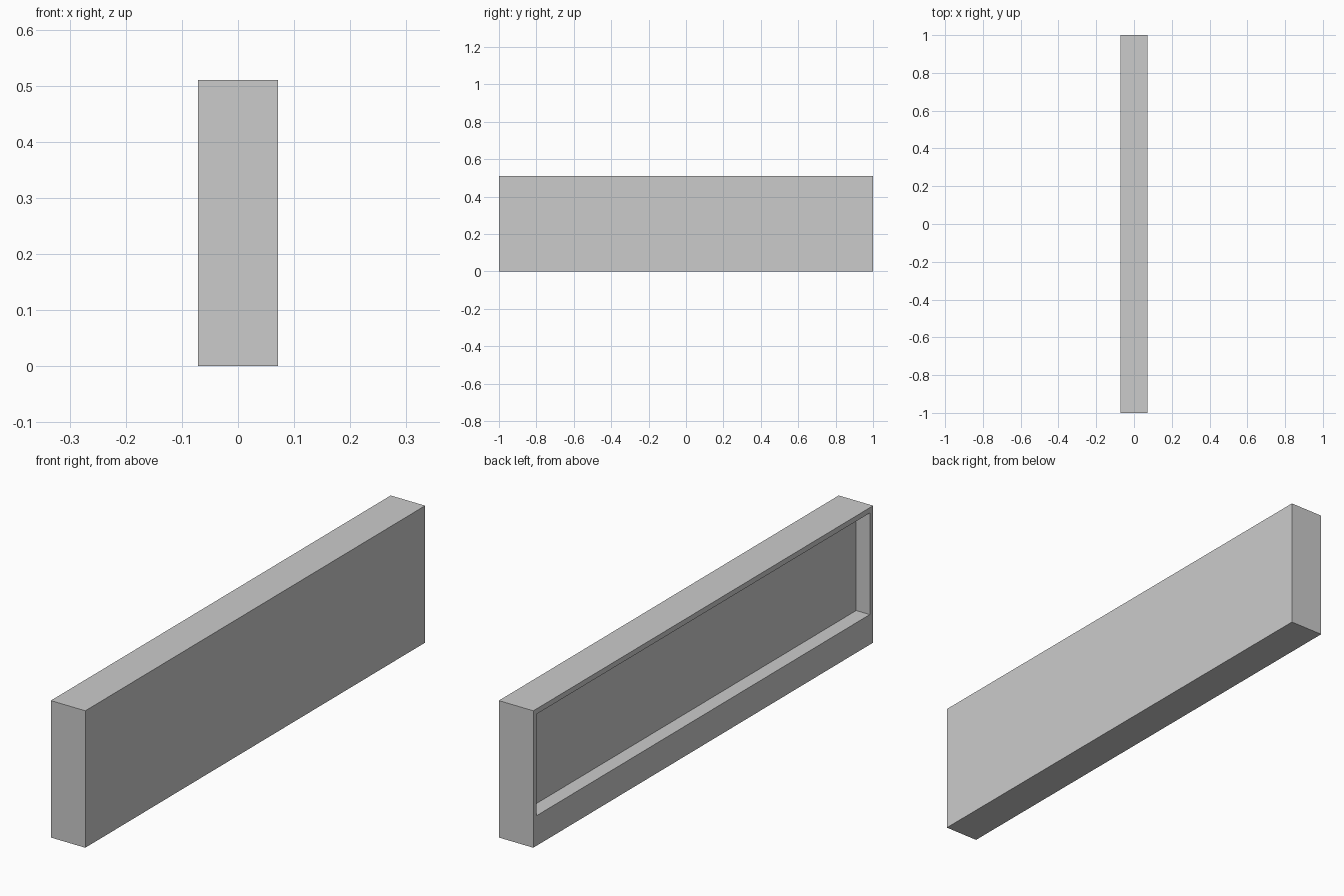
import bpy, bmesh
from mathutils import Matrix, Vector

if "Cube" in bpy.data.objects:
    bpy.data.objects.remove(bpy.data.objects["Cube"])

W, L, H = 0.142, 2.0, 0.51      # thickness, length, height
RIM, SILL, DEPTH = 0.028, 0.112, 0.056

bm = bmesh.new()

# Solid slab standing on the ground
bmesh.ops.create_cube(bm, size=1, matrix=Matrix.Translation((0, 0, H / 2)) @ Matrix.Diagonal((W, L, H, 1)))
bm.normal_update()

# Thin rim on the -x face, with a taller sill at the bottom
panel = min(bm.faces, key=lambda f: f.calc_center_median().x)
bmesh.ops.inset_individual(bm, faces=[panel], thickness=RIM, depth=0)
for v in panel.verts:
    if v.co.z < H / 2:
        v.co.z = SILL

# Sink the panel to make the recess
panel = bmesh.ops.extrude_discrete_faces(bm, faces=[panel])["faces"][0]
bmesh.ops.translate(bm, verts=panel.verts[:], vec=Vector((DEPTH, 0, 0)))
bmesh.ops.recalc_face_normals(bm, faces=bm.faces[:])

mesh = bpy.data.meshes.new("recessed_panel")
bm.to_mesh(mesh)
bm.free()
bpy.context.collection.objects.link(bpy.data.objects.new("recessed_panel", mesh))
